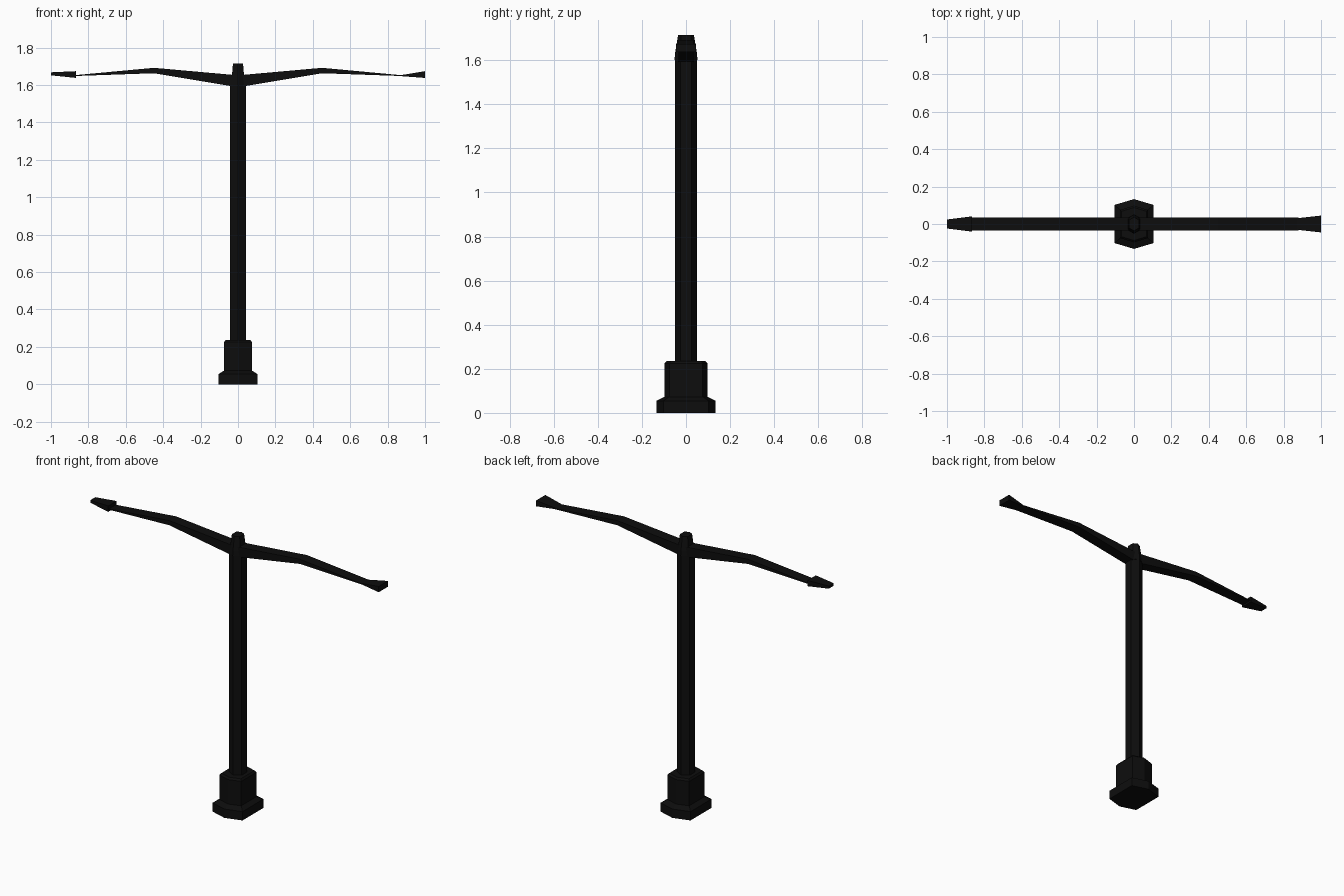
import bpy

cube = bpy.data.objects.get("Cube")
if cube:
    bpy.data.objects.remove(cube)

black = bpy.data.materials.new("black_iron")
black.use_nodes = True
colour = (0.004, 0.004, 0.004, 1)
black.diffuse_color = colour
black.node_tree.nodes["Principled BSDF"].inputs["Base Color"].default_value = colour


def loft(name, rings):
    """Skin a list of equal rings of points and cap both ends."""
    n = len(rings[0])
    verts = [p for ring in rings for p in ring]
    faces = [(k * n + i, k * n + (i + 1) % n, (k + 1) * n + (i + 1) % n, (k + 1) * n + i)
             for k in range(len(rings) - 1) for i in range(n)]
    faces += [tuple(reversed(range(n))), tuple(range(len(verts) - n, len(verts)))]
    mesh = bpy.data.meshes.new(name)
    mesh.from_pydata(verts, [], faces)
    mesh.materials.append(black)
    obj = bpy.data.objects.new(name, mesh)
    bpy.context.collection.objects.link(obj)
    return obj


def hexagon(z, half_x, half_y, corner):
    """Six-sided ring with points towards the front and back."""
    c = half_y * corner
    return [(0, -half_y, z), (half_x, -c, z), (half_x, c, z),
            (0, half_y, z), (-half_x, c, z), (-half_x, -c, z)]


def slab(x, half_y, low, high):
    """Rectangular ring across the x axis."""
    return [(x, -half_y, low), (x, half_y, low), (x, half_y, high), (x, -half_y, high)]


# Stepped plinth with a chamfered top
loft("base", [hexagon(z, hx, hy, 0.77) for z, hx, hy in (
    (0, 0.103, 0.133), (0.055, 0.103, 0.133), (0.073, 0.075, 0.098),
    (0.225, 0.075, 0.098), (0.236, 0.067, 0.088))])

# Regular hexagonal post
loft("post", [hexagon(z, 0.0433, 0.05, 0.5) for z in (0.22, 1.6)])

# Tapered finial
loft("post_cap", [hexagon(z, hx, hy, 0.6) for z, hx, hy in (
    (1.6, 0.038, 0.052), (1.63, 0.034, 0.05), (1.715, 0.027, 0.036))])

# Thin bent arms, one on each side
for side, label in ((1, "left"), (-1, "right")):
    rings = [slab(side * x, 0.034, low, high) for x, low, high in (
        (0, 1.588, 1.652), (0.45, 1.663, 1.692), (0.88, 1.648, 1.652))]
    loft(label + "_arm", rings if side > 0 else rings[::-1])

# Wedge lamp heads, both widening towards +x
for label, start, end, tip, wide in (("left", 0.865, 1.0, 0.03, 0.045),
                                     ("right", -1.0, -0.865, 0.024, 0.041)):
    half = 0.002 if label == "left" else 0.008
    mid = 1.65 if label == "left" else 1.66
    loft(label + "_lamp", [slab(start, tip, mid - half, mid + half),
                           slab(end, wide, 1.638, 1.674)])
